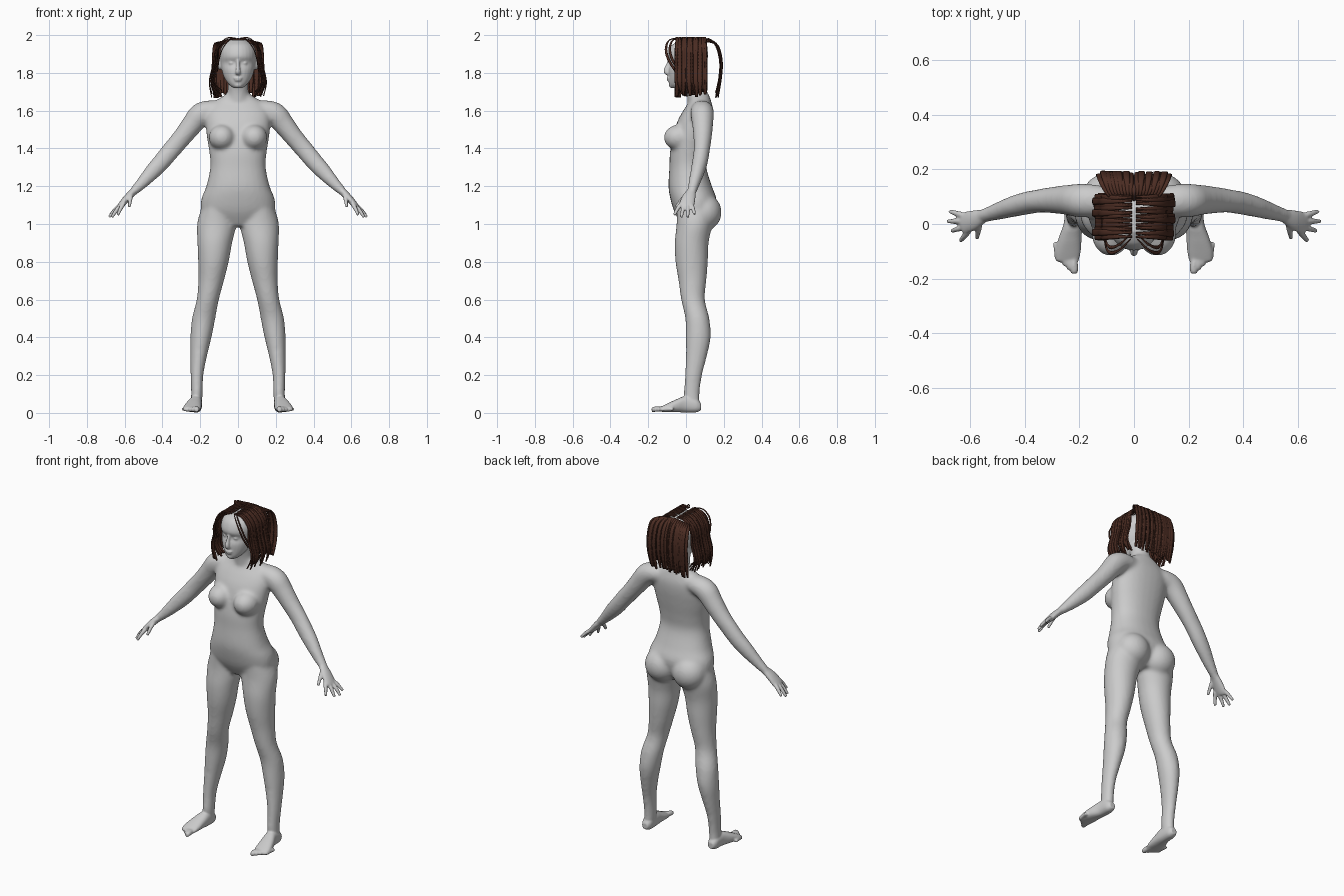
import bpy, bmesh, math, random
from mathutils import Vector, Matrix

random.seed(4)
X, Y, Z = Vector((1, 0, 0)), Vector((0, 1, 0)), Vector((0, 0, 1))

default_cube = bpy.data.objects.get("Cube")
if default_cube:
    bpy.data.objects.remove(default_cube, do_unlink=True)


def make_material(name, rgb, roughness):
    mat = bpy.data.materials.new(name)
    mat.use_nodes = True
    color = (*rgb, 1)
    mat.diffuse_color = color
    shader = mat.node_tree.nodes["Principled BSDF"]
    shader.inputs["Base Color"].default_value = color
    shader.inputs["Roughness"].default_value = roughness
    return mat


def spline(rows, steps):
    """Smooth Catmull-Rom interpolation through rows of numbers."""
    result = []
    last = len(rows) - 1
    for i in range(last):
        a, b, c, d = rows[max(i - 1, 0)], rows[i], rows[i + 1], rows[min(i + 2, last)]
        for k in range(steps):
            t = k / steps
            result.append([
                q + t * ((r - p) + t * ((2 * p - 5 * q + 4 * r - s) + t * (3 * (q - r) + s - p))) / 2
                for p, q, r, s in zip(a, b, c, d)])
    result.append(list(rows[-1]))
    return result


def loft(bm, rows, ref, axis=None, side=1, sides=28, steps=4, power=1.0):
    """Closed tube through rows of (x, y, z, half width along ref, half depth)."""
    rows = spline(rows, steps)
    centers = [Vector((side * r[0], r[1], r[2])) for r in rows]
    rings = []
    for i, (center, row) in enumerate(zip(centers, rows)):
        tangent = axis or (centers[min(i + 1, len(rows) - 1)] - centers[max(i - 1, 0)]).normalized()
        u = (ref - tangent * tangent.dot(ref)).normalized()
        v = tangent.cross(u)
        ring = []
        for k in range(sides):
            angle = math.tau * k / sides
            ca, sa = math.cos(angle), math.sin(angle)
            ring.append(bm.verts.new(
                center + u * row[3] * math.copysign(abs(ca) ** power, ca)
                + v * row[4] * math.copysign(abs(sa) ** power, sa)))
        rings.append(ring)
    for low, high in zip(rings, rings[1:]):
        for k in range(sides):
            n = (k + 1) % sides
            bm.faces.new((low[k], low[n], high[n], high[k]))
    bm.faces.new(rings[0][::-1])
    bm.faces.new(rings[-1])


def ball(bm, center, radii):
    matrix = Matrix.Translation(center) @ Matrix.Diagonal((*radii, 1))
    bmesh.ops.create_uvsphere(bm, u_segments=24, v_segments=16, radius=1, matrix=matrix)


def make_object(name, bm, mat):
    bmesh.ops.recalc_face_normals(bm, faces=bm.faces[:])
    for face in bm.faces:
        face.smooth = True
    mesh = bpy.data.meshes.new(name)
    bm.to_mesh(mesh)
    bm.free()
    mesh.materials.append(mat)
    obj = bpy.data.objects.new(name, mesh)
    bpy.context.collection.objects.link(obj)
    return obj


def fuse(obj, voxel, rounds):
    remesh = obj.modifiers.new("fuse", 'REMESH')
    remesh.mode = 'VOXEL'
    remesh.voxel_size = voxel
    remesh.use_smooth_shade = True
    smooth = obj.modifiers.new("soften", 'SMOOTH')
    smooth.factor = 0.5
    smooth.iterations = rounds


body_gray = make_material("body gray", (0.6, 0.6, 0.6), 0.6)
hair_brown = make_material("hair brown", (0.07, 0.025, 0.016), 0.7)

# Trunk and neck
core = bmesh.new()
loft(core, [
    (0, .045, .99, .11, .065), (0, .045, 1.06, .19, .105), (0, .04, 1.13, .195, .122),
    (0, .022, 1.2, .168, .115), (0, .01, 1.3, .147, .098), (0, .015, 1.38, .152, .1),
    (0, .03, 1.46, .165, .1), (0, .048, 1.54, .172, .095), (0, .065, 1.6, .165, .08),
    (0, .075, 1.65, .12, .058), (0, .07, 1.685, .066, .052)], X, Z, power=.9)
loft(core, [(0, .07, 1.6, .07, .06), (0, .058, 1.7, .056, .054), (0, .03, 1.8, .055, .055)], X, Z)

for side in (1, -1):
    # Legs
    loft(core, [
        (.11, .05, 1.08, .085, .1), (.113, .045, 1, .104, .095), (.123, .03, .9, .092, .09),
        (.13, .03, .8, .081, .086), (.142, .034, .7, .068, .074), (.16, .037, .6, .059, .063),
        (.182, .06, .5, .062, .064), (.196, .065, .4, .056, .066), (.208, .055, .3, .044, .056),
        (.217, .04, .2, .034, .046), (.218, .03, .1, .031, .042), (.222, .035, .03, .03, .04)],
        X, Z, side)
    # Arms, starting at the collar
    loft(core, [
        (.04, .075, 1.607, .05, .045), (.15, .085, 1.6, .06, .055), (.2, .086, 1.578, .062, .062),
        (.24, .088, 1.53, .056, .057), (.295, .088, 1.46, .049, .051), (.35, .084, 1.395, .043, .049),
        (.4, .075, 1.335, .042, .047), (.45, .062, 1.28, .038, .043), (.51, .043, 1.215, .031, .032),
        (.555, .03, 1.17, .026, .023), (.575, .022, 1.15, .026, .02)], Y, side=side)
    # Chest and seat volumes
    ball(core, (side * .085, -.038, 1.458), (.07, .08, .068))
    ball(core, (side * .092, .095, 1.062), (.1, .094, .098))

core_object = make_object("body_core", core, body_gray)
fuse(core_object, .01, 9)
evaluated = core_object.evaluated_get(bpy.context.evaluated_depsgraph_get())
body = bmesh.new()
body.from_mesh(evaluated.to_mesh())
evaluated.to_mesh_clear()
bpy.data.objects.remove(core_object, do_unlink=True)

# Head, from chin to crown
loft(body, [
    (0, -.052, 1.719, .022, .026), (0, -.036, 1.738, .048, .053), (0, -.016, 1.775, .073, .076),
    (0, -.003, 1.815, .086, .09), (0, .008, 1.852, .093, .091), (0, .01, 1.885, .096, .107),
    (0, .012, 1.92, .094, .102), (0, .012, 1.95, .077, .083), (0, .012, 1.975, .04, .042)], X, Z)
# Nose, lips and chin
loft(body, [(0, -.083, 1.875, .008, .01), (0, -.094, 1.84, .009, .013),
            (0, -.105, 1.808, .014, .014), (0, -.092, 1.795, .014, .01)], X)
ball(body, (0, -.09, 1.772), (.025, .014, .006))
ball(body, (0, -.088, 1.761), (.021, .014, .006))
ball(body, (0, -.075, 1.735), (.022, .016, .014))

for side in (1, -1):
    # Eyes and ears
    ball(body, (side * .034, -.068, 1.852), (.016, .015, .01))
    ball(body, (side * .096, .015, 1.845), (.012, .02, .03))

    # Palms, fingers and thumbs
    loft(body, [(.545, .032, 1.18, .022, .019), (.585, .015, 1.14, .036, .019),
                (.618, .004, 1.102, .04, .016), (.63, 0, 1.088, .035, .012)], Y, side=side)
    fingers = [
        ((.605, -.024, 1.108), (.636, -.062, 1.048)),
        ((.618, -.01, 1.1), (.668, -.025, 1.036)),
        ((.622, .01, 1.1), (.682, .01, 1.036)),
        ((.615, .028, 1.105), (.675, .046, 1.05)),
        ((.565, .005, 1.155), (.576, -.052, 1.09))]
    for root, tip in fingers:
        middle = [(a + b) / 2 for a, b in zip(root, tip)]
        middle[2] += .005
        loft(body, [(*root, .012, .012), (*middle, .011, .011), (*tip, .008, .008)],
             Y if root[1] != .005 else X, side=side, sides=12)

    # Feet, from heel to ball
    loft(body, [(.222, .08, .032, .018, .018), (.222, .055, .039, .03, .036),
                (.224, 0, .046, .034, .044), (.234, -.05, .038, .042, .034),
                (.242, -.1, .027, .047, .022), (.245, -.135, .019, .043, .013)],
         X, Y, side, power=.85)
    for i in range(5):
        x, reach, r = .219 + .016 * i, -.182 + .014 * i, .015 - .0012 * i
        loft(body, [(x + .004, reach + .06, .02, r, r), (x, reach + .02, .02, r, r),
                    (x, reach, .016, r * .8, r * .8)], X, Y, side, sides=12)

body_object = make_object("body", body, body_gray)
fuse(body_object, .005, 5)


# Hair ribbons
def ribbon(bm, points, width, ref, side=1):
    """Flat strand, narrow at the root and tip."""
    shape = [.3, .6, .95, 1, 1, .6]
    rows = [(*p, width * shape[min(i, 5)], .003) for i, p in enumerate(points)]
    loft(bm, rows, ref, side=side, sides=6, steps=5)


side_hair = bmesh.new()
for side in (1, -1):
    for layer in range(2):
        inset = .016 * layer
        for i in range(11):
            y = -.045 + .0145 * i + random.uniform(-.004, .004)
            out = random.uniform(-.006, .006) - inset
            ribbon(side_hair, [
                (.008, y, 1.982), (.06, y, 1.984 - inset / 2), (.112 + out / 2, y, 1.93),
                (.126 + out, y, 1.845), (.146 + out, y, 1.755),
                (.128 + out * 2, y + random.uniform(-.01, .01), 1.685 + random.uniform(-.015, .025))],
                .0125, Y, side)
make_object("side_hair", side_hair, hair_brown)

back_hair = bmesh.new()
for i in range(19):
    x = -.126 + .014 * i
    drift = random.uniform(-.009, .006)
    ribbon(back_hair, [
        (x * .6, .085, 1.955), (x * .8, .118, 1.982 - abs(x) * .15), (x * .95, .165 + drift, 1.945),
        (x, .187 + drift, 1.86), (x, .182 + drift, 1.77),
        (x * .97, .165 + drift, 1.68 + random.uniform(-.012, .02))], .0125, X)
make_object("back_hair", back_hair, hair_brown)

# Loose strands framing the forehead
front_hair = bmesh.new()
for side in (1, -1):
    for lift in (0, .02):
        ribbon(front_hair, [
            (.012, -.055 + lift, 1.984), (.05, -.092 + lift, 1.97), (.083, -.106 + lift, 1.925),
            (.1, -.092 + lift, 1.87), (.108, -.055 + lift, 1.81)], .007, Y, side)
make_object("front_hair", front_hair, hair_brown)
